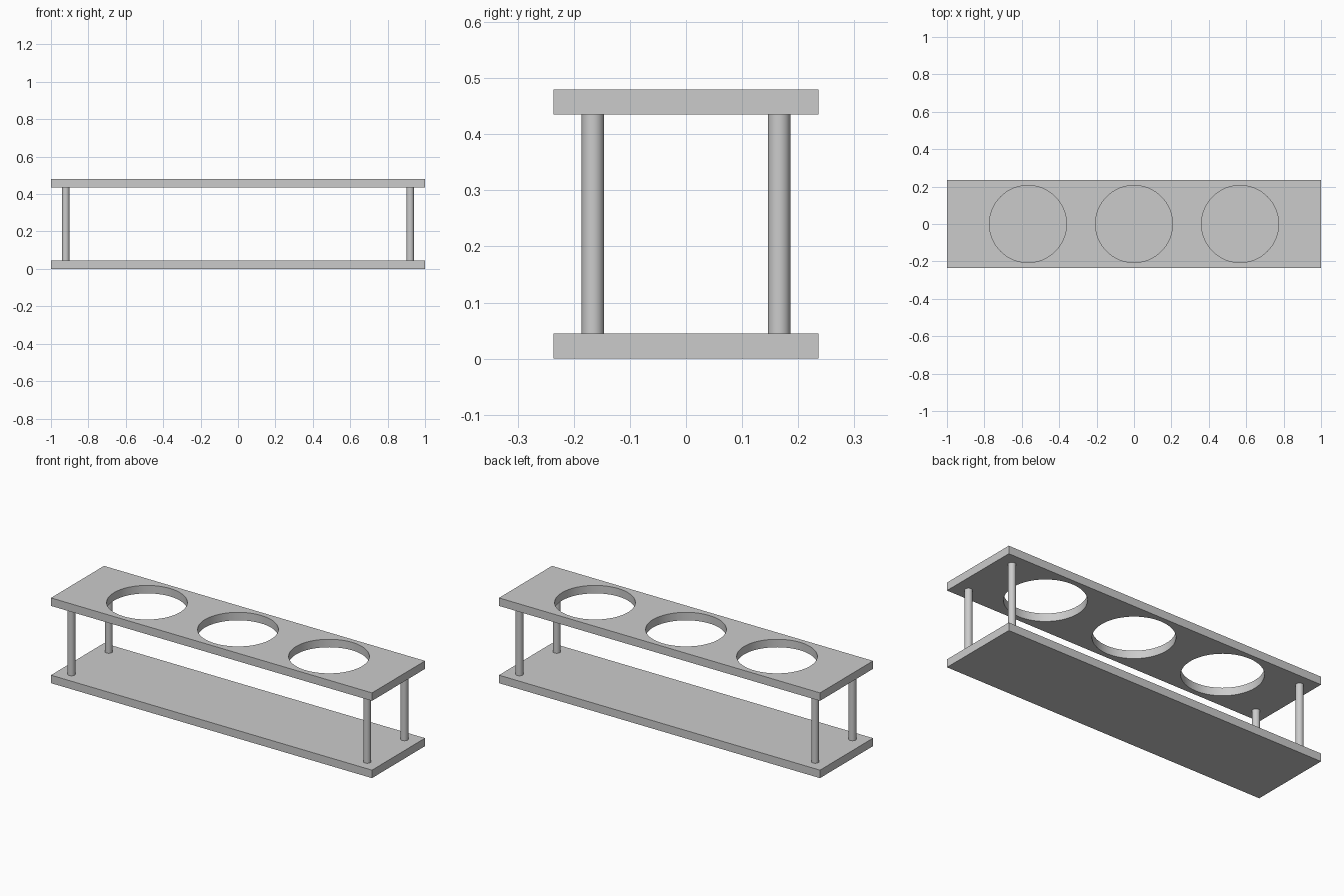
import bpy
from math import cos, sin, tau

if "Cube" in bpy.data.objects:
    bpy.data.objects.remove(bpy.data.objects["Cube"])

W, D, T, H = 1.0, 0.236, 0.045, 0.48   # half length, half depth, plate thickness, height
HOLE_R, HOLE_PITCH = 0.206, 0.567
POST_X, POST_Y, POST_R = 0.921, 0.166, 0.02


def circle(cx, r, n=64):
    return [(cx + r * cos(tau * i / n), r * sin(tau * i / n)) for i in range(n)]


def smooth(obj):
    bpy.ops.object.select_all(action='DESELECT')
    bpy.context.view_layer.objects.active = obj
    obj.select_set(True)
    bpy.ops.object.shade_smooth_by_angle()


def plate(name, z, holes=()):
    """Flat board extruded from a filled outline, with optional round holes."""
    curve = bpy.data.curves.new(name, 'CURVE')
    curve.dimensions = '2D'
    curve.fill_mode = 'BOTH'
    curve.extrude = T / 2
    outline = [(-W, -D), (W, -D), (W, D), (-W, D)]
    for loop in [outline] + [circle(x, HOLE_R) for x in holes]:
        spline = curve.splines.new('POLY')
        spline.points.add(len(loop) - 1)
        for point, (x, y) in zip(spline.points, loop):
            point.co = (x, y, 0, 1)
        spline.use_cyclic_u = True
    obj = bpy.data.objects.new(name, curve)
    obj.location.z = z
    bpy.context.collection.objects.link(obj)
    bpy.ops.object.select_all(action='DESELECT')
    bpy.context.view_layer.objects.active = obj
    obj.select_set(True)
    bpy.ops.object.convert(target='MESH')
    obj = bpy.context.object
    # weld the caps to the walls
    bpy.ops.object.mode_set(mode='EDIT')
    bpy.ops.mesh.select_all(action='SELECT')
    bpy.ops.mesh.remove_doubles(threshold=0.0001)
    bpy.ops.mesh.normals_make_consistent(inside=False)
    bpy.ops.object.mode_set(mode='OBJECT')
    smooth(obj)


# Base board and holed top board
plate("base_board", T / 2)
plate("top_board", H - T / 2, (-HOLE_PITCH, 0, HOLE_PITCH))

# Corner posts between the boards
for sx, side in ((-1, "left"), (1, "right")):
    for sy, end in ((-1, "front"), (1, "back")):
        bpy.ops.mesh.primitive_cylinder_add(
            vertices=32, radius=POST_R, depth=H - 2 * T,
            location=(sx * POST_X, sy * POST_Y, H / 2))
        post = bpy.context.object
        post.name = f"{end}_{side}_post"
        smooth(post)
